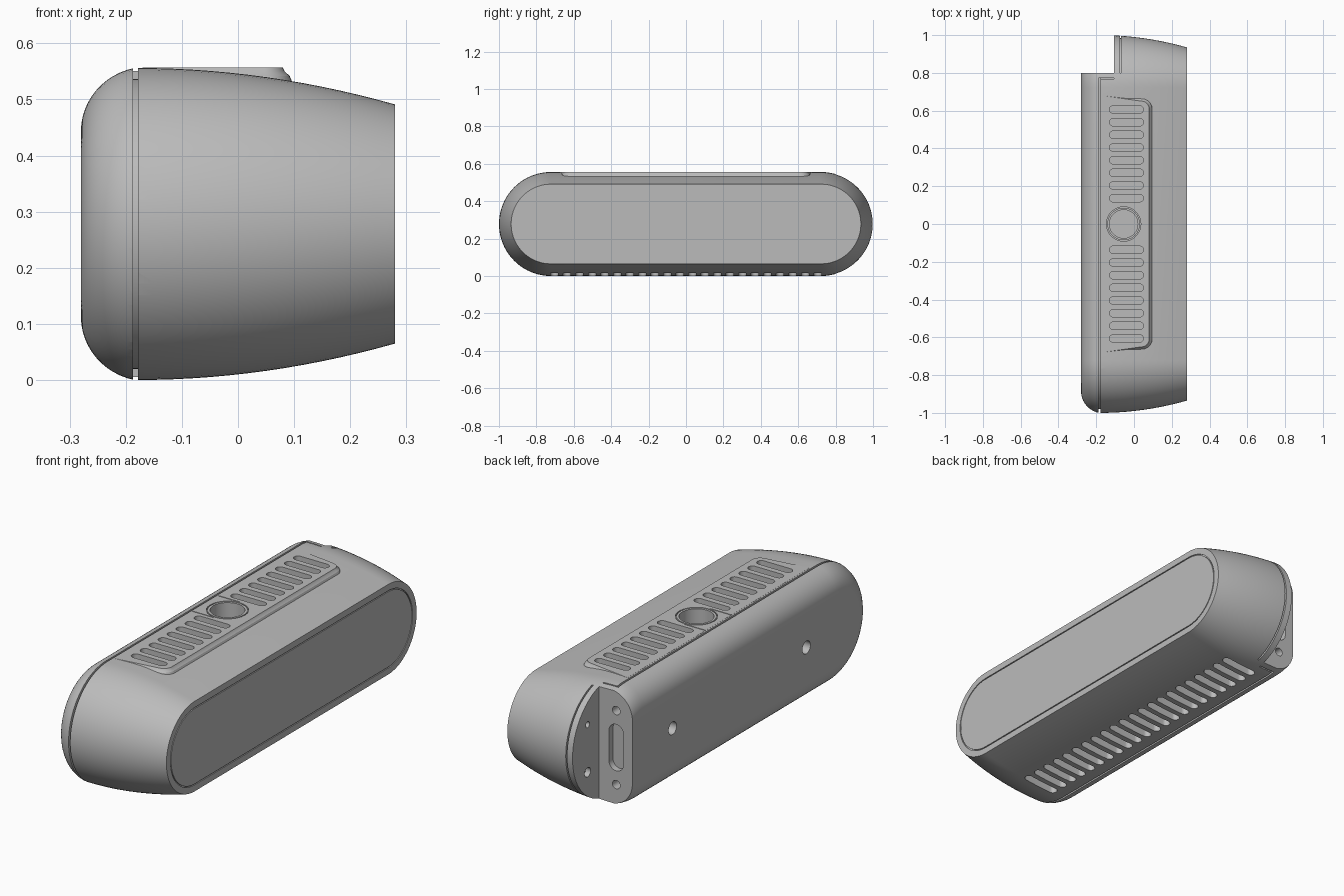
import bpy, bmesh, math
from mathutils import Matrix, Vector

cube = bpy.data.objects.get("Cube")
if cube:
    bpy.data.objects.remove(cube, do_unlink=True)

grey = bpy.data.materials.new("housing grey")
grey.use_nodes = True
COLOUR = (0.5, 0.5, 0.5, 1)
grey.diffuse_color = COLOUR
grey.node_tree.nodes["Principled BSDF"].inputs["Base Color"].default_value = COLOUR

MID, R, HALF = 0.278, 0.278, 0.722
# Orientation of a capsule outline: extruded along x, y or z
ALONG_X = Matrix(((0, 0, 1), (1, 0, 0), (0, 1, 0)))
ALONG_Y = Matrix(((0, 1, 0), (0, 0, 1), (1, 0, 0)))
ALONG_Z = Matrix.Identity(3)


def skin(bm, rings, closed=False):
    """Bridge rings of points into a solid, or into a hoop when closed."""
    loops = [[bm.verts.new(p) for p in ring] for ring in rings]
    n = len(loops[0])
    pairs = list(zip(loops, loops[1:]))
    if closed:
        pairs.append((loops[-1], loops[0]))
    else:
        bm.faces.new(loops[0])
        bm.faces.new(loops[-1])
    for a, b in pairs:
        for i in range(n):
            j = (i + 1) % n
            bm.faces.new((a[i], a[j], b[j], b[i]))


def capsule(bm, sections, half=0, at=(0, 0, 0), axes=ALONG_Z, closed=False, n=16):
    """Loft capsule outlines given as (radius, position along the axis)."""
    rings = []
    for r, h in sections:
        ring = []
        for side in (1, -1):
            for i in range(n + 1):
                if half == 0 and i == n:
                    continue
                a = math.pi * (i / n - 0.5)
                ring.append((side * (half + r * math.cos(a)), side * r * math.sin(a), h))
        rings.append([axes @ Vector(p) + Vector(at) for p in ring])
    skin(bm, rings, closed)


def hoop(bm, r0, r1, h0, h1, **kw):
    capsule(bm, [(r0, h0), (r1, h0), (r1, h1), (r0, h1)], closed=True, **kw)


def box(bm, lo, hi):
    corners = [(lo[0], lo[1]), (hi[0], lo[1]), (hi[0], hi[1]), (lo[0], hi[1])]
    skin(bm, [[(x, y, z) for x, y in corners] for z in (lo[2], hi[2])])


def trim(bm, y, keep_below):
    """Slice a hoop across y and cap the cut."""
    bmesh.ops.bisect_plane(bm, geom=bm.verts[:] + bm.edges[:] + bm.faces[:],
                           plane_co=(0, y, 0), plane_no=(0, 1, 0),
                           clear_outer=keep_below, clear_inner=not keep_below)
    bmesh.ops.holes_fill(bm, edges=[e for e in bm.edges if e.is_boundary])


def finish(bm, name):
    bmesh.ops.recalc_face_normals(bm, faces=bm.faces[:])
    mesh = bpy.data.meshes.new(name)
    bm.to_mesh(mesh)
    bm.free()
    ob = bpy.data.objects.new(name, mesh)
    bpy.context.scene.collection.objects.link(ob)
    mesh.materials.append(grey)
    return ob


def combine(target, bm, operation):
    tool = finish(bm, "cutter")
    tool.hide_render = True
    mod = target.modifiers.new("shape", "BOOLEAN")
    mod.operation, mod.solver, mod.object = operation, "EXACT", tool
    bpy.context.view_layer.objects.active = target
    bpy.ops.object.modifier_apply(modifier=mod.name)
    bpy.data.objects.remove(tool, do_unlink=True)


# Housing: rounded rear cover, then a gentle taper to the flat face
profile = []
for i in range(13):
    a = math.radians(78) * i / 12
    profile.append((0.165 + 0.1155 * math.sin(a), -0.16 - 0.12 * math.cos(a)))
for i in range(15):
    t = i / 14
    profile.append((R - 0.065 * t * t, -0.18 + 0.46 * t))
bm = bmesh.new()
capsule(bm, profile, HALF, (0, 0, MID), ALONG_X, n=40)
housing = finish(bm, "housing")

# Raised top panel with rounded, slanted ends
rings = []
for grow, z in ((0.03, 0.50), (0.012, 0.542), (0.003, 0.55), (0, 0.5565)):
    right = [(-0.17, 0.68 + grow)]
    for i in range(9):
        a = math.radians(80 - 10 * i)
        right.append((0.04 + (0.04 + grow) * math.cos(a), 0.61 + (0.04 + grow) * math.sin(a)))
    outline = right + [(x, -y) for x, y in reversed(right)]
    rings.append([(x, y, z) for x, y in outline])
bm = bmesh.new()
skin(bm, rings)
combine(housing, bm, "UNION")

# Corner notch
bm = bmesh.new()
box(bm, (-0.4, 0.8, -0.1), (-0.105, 1.2, 0.7))
combine(housing, bm, "DIFFERENCE")

# Seam between cover and body, and its offset continuation
bm = bmesh.new()
hoop(bm, 0.258, 0.3, -0.187, -0.178, half=HALF, at=(0, 0, MID), axes=ALONG_X, n=40)
trim(bm, 0.773, True)
combine(housing, bm, "DIFFERENCE")
bm = bmesh.new()
hoop(bm, 0.262, 0.3, -0.075, -0.068, half=HALF, at=(0, 0, MID), axes=ALONG_X, n=40)
trim(bm, 0.8, False)
combine(housing, bm, "DIFFERENCE")
bm = bmesh.new()
for z in (-0.02, 0.54):
    box(bm, (-0.184, 0.767, z), (-0.105, 0.773, z + 0.035))
combine(housing, bm, "DIFFERENCE")

# Vents, button well, face outline and screw holes
bm = bmesh.new()
for i in range(8):
    for side in (1, -1):
        capsule(bm, [(0.02, 0.515), (0.02, 0.6)], 0.07, (-0.04, side * (0.137 + 0.067 * i), 0))
for i in range(22):
    capsule(bm, [(0.02, -0.05), (0.02, 0.045)], 0.07, (-0.035, (i - 10.5) * 0.067, 0))
capsule(bm, [(0.075, 0.47), (0.075, 0.6)], at=(-0.055, 0, 0), n=24)
hoop(bm, 0.086, 0.091, 0.548, 0.6, at=(-0.055, 0, 0), n=24)
for y in (-0.098, 0.094):
    box(bm, (-0.17, y, 0.549), (-0.06, y + 0.004, 0.6))
hoop(bm, 0.178, 0.183, 0.275, 0.3, half=HALF, at=(0, 0, MID), axes=ALONG_X, n=32)
for y in (-0.5, 0.5):
    capsule(bm, [(0.03, -0.4), (0.03, -0.24)], at=(0, y, MID), axes=ALONG_X)
for z, r in ((0.17, 0.022), (0.395, 0.014)):
    capsule(bm, [(r, -0.2), (r, -0.08)], at=(0, 0.885, z), axes=ALONG_X)
capsule(bm, [(0.038, 0.77), (0.038, 0.9)], 0.072, (-0.195, 0, MID), ALONG_Y)
for dz in (-0.175, 0.175):
    capsule(bm, [(0.02, 0.75), (0.02, 0.9)], at=(-0.195, 0, MID + dz), axes=ALONG_Y)
combine(housing, bm, "DIFFERENCE")

# Smooth shading with crisp edges
bpy.ops.object.select_all(action="DESELECT")
housing.select_set(True)
bpy.context.view_layer.objects.active = housing
bpy.ops.object.shade_smooth_by_angle(angle=math.radians(25))
